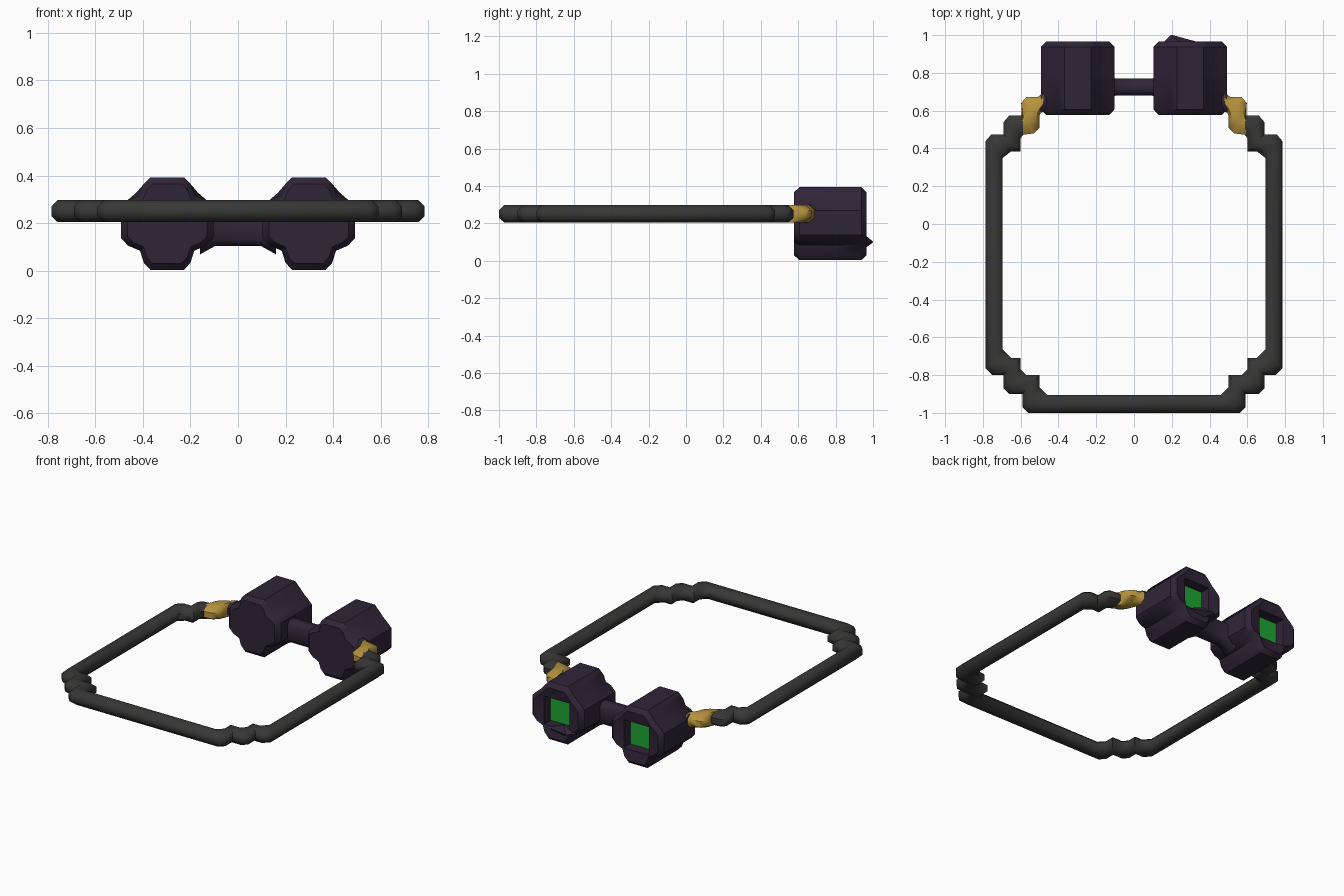
import bpy, bmesh

if "Cube" in bpy.data.objects:
    bpy.data.objects.remove(bpy.data.objects["Cube"])


def material(name, rgb):
    m = bpy.data.materials.new(name)
    m.diffuse_color = (*rgb, 1)
    m.use_nodes = True
    m.node_tree.nodes["Principled BSDF"].inputs["Base Color"].default_value = m.diffuse_color
    return m


PURPLE = material("dark_purple", (0.030, 0.018, 0.039))
GREY = material("charcoal", (0.038, 0.038, 0.037))
GOLD = material("gold", (0.47, 0.29, 0.048))
GREEN = material("lens_green", (0.013, 0.38, 0.035))


def loft(name, rings, mats, last_cap_mat=0, smooth=50):
    """Skin closed rings of equal length and cap both ends."""
    bm = bmesh.new()
    vs = [[bm.verts.new(p) for p in ring] for ring in rings]
    n = len(vs[0])
    for a, b in zip(vs, vs[1:]):
        for i in range(n):
            j = (i + 1) % n
            bm.faces.new((a[i], a[j], b[j], b[i]))
    bm.faces.new(vs[0])
    bm.faces.new(vs[-1]).material_index = last_cap_mat
    bmesh.ops.recalc_face_normals(bm, faces=bm.faces)
    me = bpy.data.meshes.new(name)
    bm.to_mesh(me)
    bm.free()
    for m in mats:
        me.materials.append(m)
    ob = bpy.data.objects.new(name, me)
    bpy.context.collection.objects.link(ob)
    bpy.context.view_layer.objects.active = ob
    ob.select_set(True)
    bpy.ops.object.shade_smooth_by_angle(angle=smooth * 3.14159 / 180)
    ob.select_set(False)
    return ob


# Chamfered band section between an outer and an inner outline point
SECTION = [(0, .23), (0, .27), (.3, .297), (.7, .297), (1, .27), (1, .23), (.7, .204), (.3, .204)]


def band(pairs, side=1):
    return [[(side * (ox + (ix - ox) * t), oy + (iy - oy) * t, z) for t, z in SECTION]
            for ox, oy, ix, iy in pairs]


# Strap: stepped corners, right half from the middle of the front (outer xy, inner xy)
half = [
    (.56, -1, .46, -.905), (.59, -.97, .50, -.865), (.59, -.90, .50, -.80),
    (.66, -.90, .57, -.80), (.69, -.87, .60, -.77), (.69, -.80, .60, -.71),
    (.75, -.80, .65, -.71), (.785, -.765, .695, -.665),
    (.785, .44, .695, .35), (.755, .475, .65, .385), (.69, .475, .60, .385),
    (.69, .54, .60, .45), (.66, .575, .60, .455), (.59, .575, .585, .475)]
loft("strap", band(half, -1)[::-1] + band(half), [GREY])

# Gold clasps and the stubs joining them to the housings
clasp = [(.59, .575, .605, .47), (.597, .64, .53, .48), (.57, .672, .50, .51),
         (.51, .672, .50, .575), (.475, .70, .485, .61)]
stub = [(.49, .695, .50, .59), (.40, .73, .40, .60)]
for side, label in ((-1, "left"), (1, "right")):
    loft(label + "_clasp", band(clasp, side), [GOLD])
    loft(label + "_strap_stub", band(stub, side), [PURPLE])


# Eye housings: cross-shaped section with sloped shoulders
CZ = .198
TOP = [(.195, .07), (.165, .10), (.13, .13), (.10, .165), (.07, .195)]
TOP_FRONT = [(.195, .07), (.165, .10), (.118, .118), (.10, .165), (.07, .195)]
LOW = [(.195, .06), (.165, .092), (.114, .114), (.098, .165), (.07, .195)]


def outline(top):
    up = top + [(-x, z) for x, z in top[::-1]]
    down = [(-x, -z) for x, z in LOW] + [(x, -z) for x, z in LOW[::-1]]
    return up + down


def ring(pts, cx, y, scale=1):
    return [(cx + x * scale, y, CZ + z * scale) for x, z in pts]


def square(pts, h):
    return [(x * h / max(abs(x), abs(z)), z * h / max(abs(x), abs(z))) for x, z in pts]


front, back = outline(TOP_FRONT), outline(TOP)
hole = square(back, .095)
for cx, label in ((-.298, "left"), (.298, "right")):
    rings = [ring(front, cx, .577, .86), ring(front, cx, .607), ring(back, cx, .80),
             ring(back, cx, .937), ring(back, cx, .966, .86),
             ring(hole, cx, .955), ring(hole, cx, .885)]
    loft(label + "_housing", rings, [PURPLE, GREEN], 1, 40)

# Bridge: chamfered bar flaring into the housings
BRIDGE = [(.68, .13), (.68, .225), (.70, .25), (.75, .25), (.77, .225), (.77, .13), (.75, .105), (.70, .105)]


def bridge_ring(x, s):
    return [(x, .725 + (y - .725) * s, .178 + (z - .178) * s) for y, z in BRIDGE]


loft("bridge", [bridge_ring(x, s) for x, s in
                ((-.16, 1.5), (-.095, 1.0), (.095, 1.0), (.16, 1.5))], [PURPLE])

# Small pointed chip on the rim of the right housing
loft("rim_chip", [[(.15, .955, .10), (.25, .955, .065), (.37, .955, .09), (.25, .955, .14)],
                  [(.195, 1, .10), (.20, 1, .098), (.205, 1, .10), (.20, 1, .102)]], [PURPLE], 0, 20)
